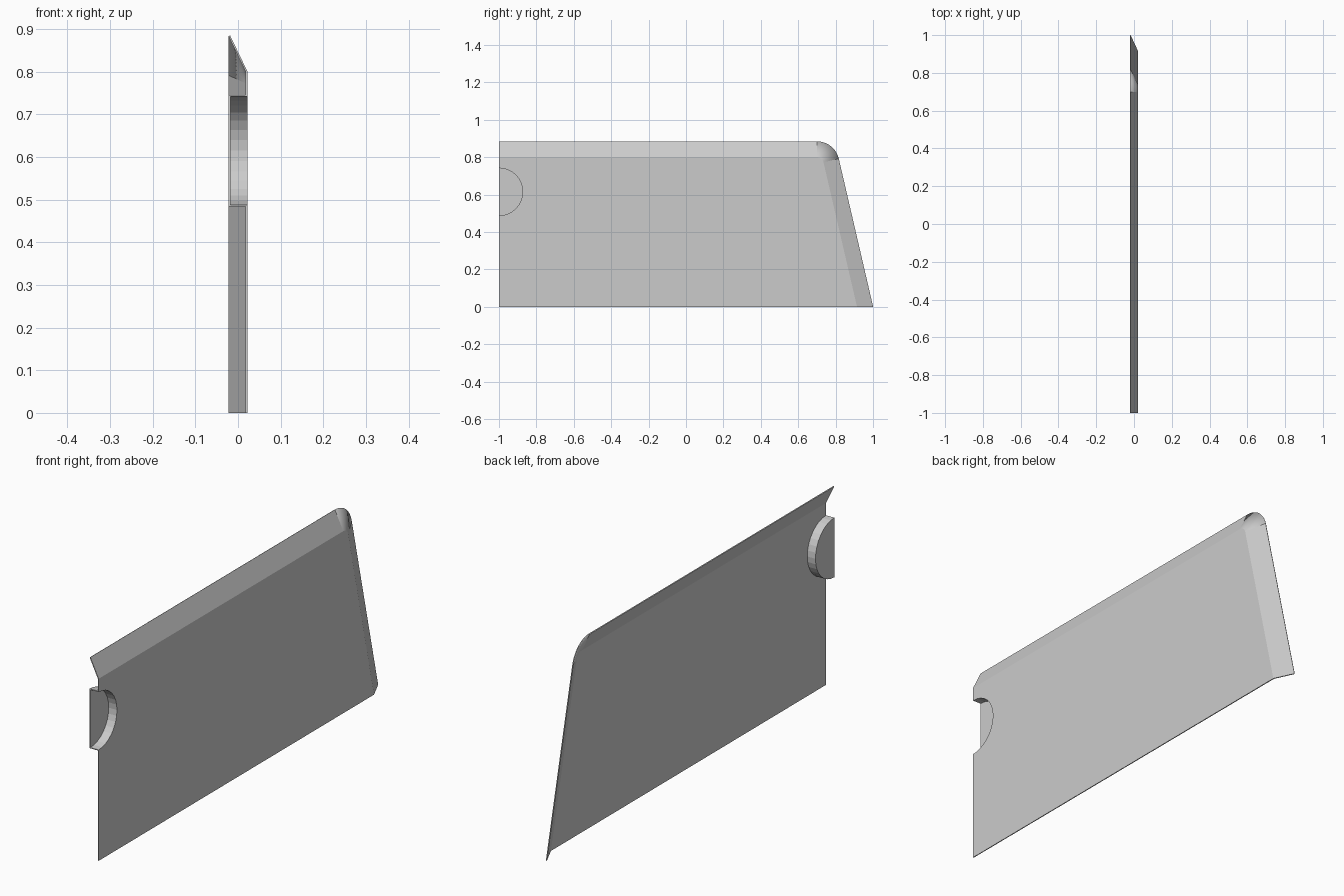
import bpy, bmesh, math

if "Cube" in bpy.data.objects:
    bpy.data.objects.remove(bpy.data.objects["Cube"])

THICK = 0.004
X_FACE, X_LIP, X_DISH = 0.022, -0.0184, -0.018
CY, CZ = 0.70, 0.765              # centre of the rounded upper corner
R_IN, R_OUT = 0.036, 0.12         # bend radius and outer edge radius
SLANT = math.atan(0.232)          # lean of the rear edge
DISH_Z, DISH_R = 0.615, 0.127

bm = bmesh.new()


def edge_path(x, r, steps=10):
    """Slanted rear edge, rounded corner, then straight top edge."""
    foot = CY + r * math.cos(SLANT) + (CZ + r * math.sin(SLANT)) * math.tan(SLANT)
    pts = [(x, foot, 0)]
    for i in range(steps + 1):
        a = SLANT + (math.pi / 2 - SLANT) * i / steps
        pts.append((x, CY + r * math.cos(a), CZ + r * math.sin(a)))
    pts.append((x, -1, CZ + r))
    return [bm.verts.new(p) for p in pts]


def half_circle(x, steps=16):
    """Half circle on the front edge, from top to bottom."""
    angles = [math.pi / 2 - math.pi * i / steps for i in range(steps + 1)]
    return [bm.verts.new((x, -1 + DISH_R * math.cos(a), DISH_Z + DISH_R * math.sin(a)))
            for a in angles]


inner, outer = edge_path(X_FACE, R_IN), edge_path(X_LIP, R_OUT)
rim, base = half_circle(X_FACE), half_circle(X_DISH)

# flat panel with the half round cut-out
bm.faces.new([bm.verts.new((X_FACE, -1, 0))] + inner + rim)

# sloping flange, smooth only around the corner
for i in range(len(inner) - 1):
    f = bm.faces.new((inner[i], outer[i], outer[i + 1], inner[i + 1]))
    f.smooth = 0 < i < len(inner) - 2

# recessed half round dish
for i in range(len(rim) - 1):
    bm.faces.new((rim[i + 1], rim[i], base[i], base[i + 1]))
bm.faces.new(base[::-1])

mesh = bpy.data.meshes.new("side_panel")
bm.to_mesh(mesh)
bm.free()
panel = bpy.data.objects.new("side_panel", mesh)
bpy.context.collection.objects.link(panel)

# sheet thickness
solid = panel.modifiers.new("thickness", 'SOLIDIFY')
solid.thickness = THICK
solid.offset = -1
solid.use_even_offset = True
